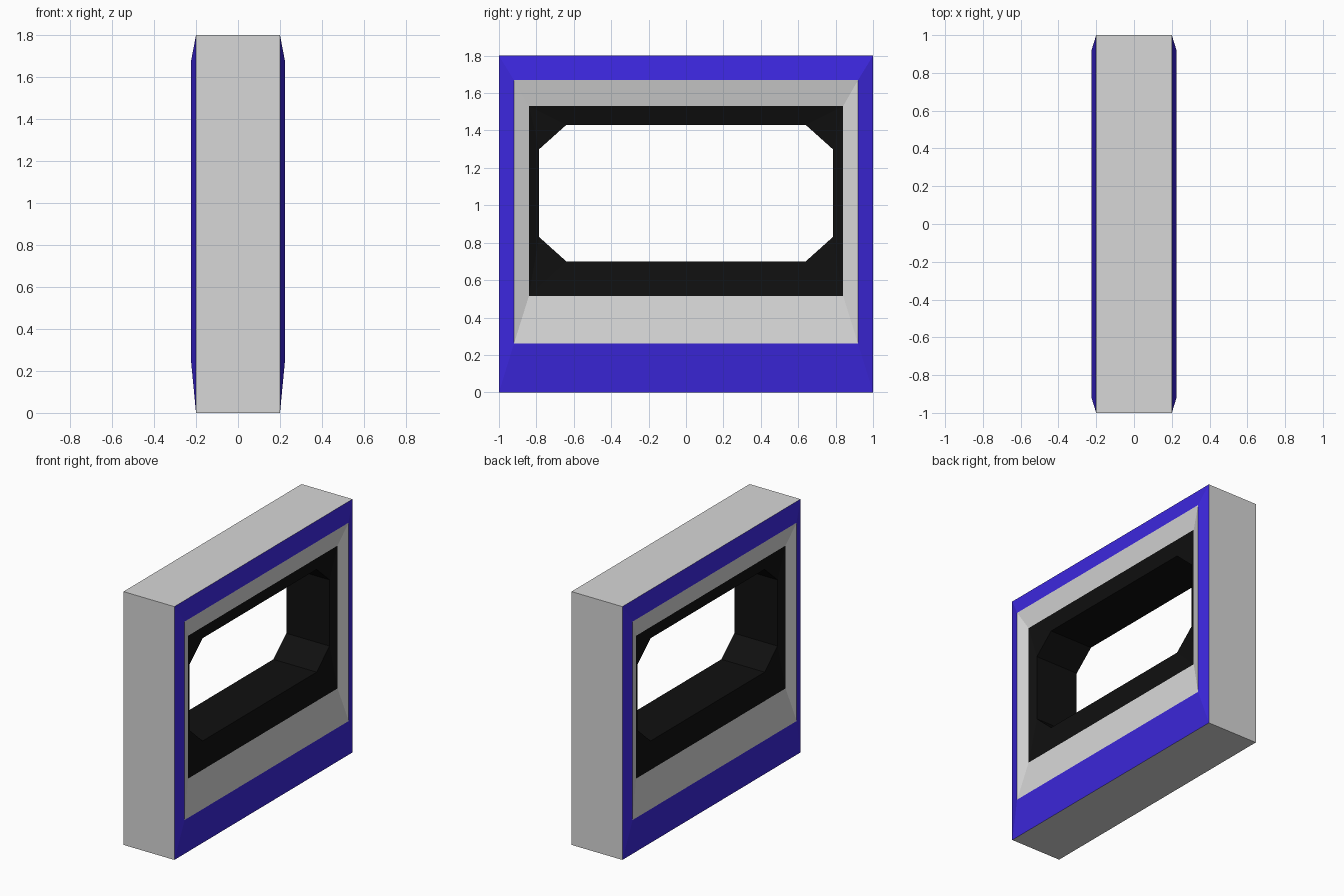
import bpy, bmesh

if "Cube" in bpy.data.objects:
    bpy.data.objects.remove(bpy.data.objects["Cube"])


def material(name, rgb):
    m = bpy.data.materials.new(name)
    m.diffuse_color = (*rgb, 1)
    m.use_nodes = True
    m.node_tree.nodes["Principled BSDF"].inputs["Base Color"].default_value = m.diffuse_color
    return m


GREY = material("light grey", (0.68, 0.68, 0.68))
BLUE = material("violet blue", (0.045, 0.02, 0.72))
BLACK = material("near black", (0.005, 0.005, 0.005))


def loop(x, w, z0, z1, cy=0.0, cz=0.0):
    """Eight-point rectangle in the yz plane with chamfers (zero chamfer = square)."""
    return [(x, -w + cy, z0), (x, w - cy, z0), (x, w, z0 + cz), (x, w, z1 - cz),
            (x, w - cy, z1), (x, -w + cy, z1), (x, -w, z1 - cz), (x, -w, z0 + cz)]


def flip(pts):
    return [(-x, y, z) for x, y, z in pts]


def band(name, pairs, mat):
    """Closed strips of faces between pairs of loops."""
    bm = bmesh.new()
    for a, b, turn in pairs:
        va = [bm.verts.new(p) for p in a]
        vb = [bm.verts.new(p) for p in b]
        for i in range(8):
            j = (i + 1) % 8
            q = [va[i], va[j], vb[j], vb[i]]
            bm.faces.new(q[::-1] if turn else q)
    bmesh.ops.remove_doubles(bm, verts=bm.verts, dist=1e-5)
    me = bpy.data.meshes.new(name)
    bm.to_mesh(me)
    bm.free()
    me.materials.append(mat)
    ob = bpy.data.objects.new(name, me)
    bpy.context.collection.objects.link(ob)


def both_sides(name, a, b, mat):
    band(name, [(a, b, False), (flip(a), flip(b), True)], mat)


outer = loop(0.20, 1.0, 0.0, 1.8)
ridge = loop(0.225, 0.92, 0.26, 1.67)
inner = loop(0.195, 0.84, 0.515, 1.53)
hole = loop(0.17, 0.785, 0.70, 1.43, 0.145, 0.13)

# outer edge of the slab
band("outer_edge", [(flip(outer), outer, False)], GREY)
# sloped border, recessed surround and dark funnel on both faces
both_sides("blue_border", outer, ridge, BLUE)
both_sides("grey_surround", ridge, inner, GREY)
both_sides("dark_funnel", inner, hole, BLACK)
# octagonal tunnel through the slab
band("tunnel", [(hole, flip(hole), False)], BLACK)
